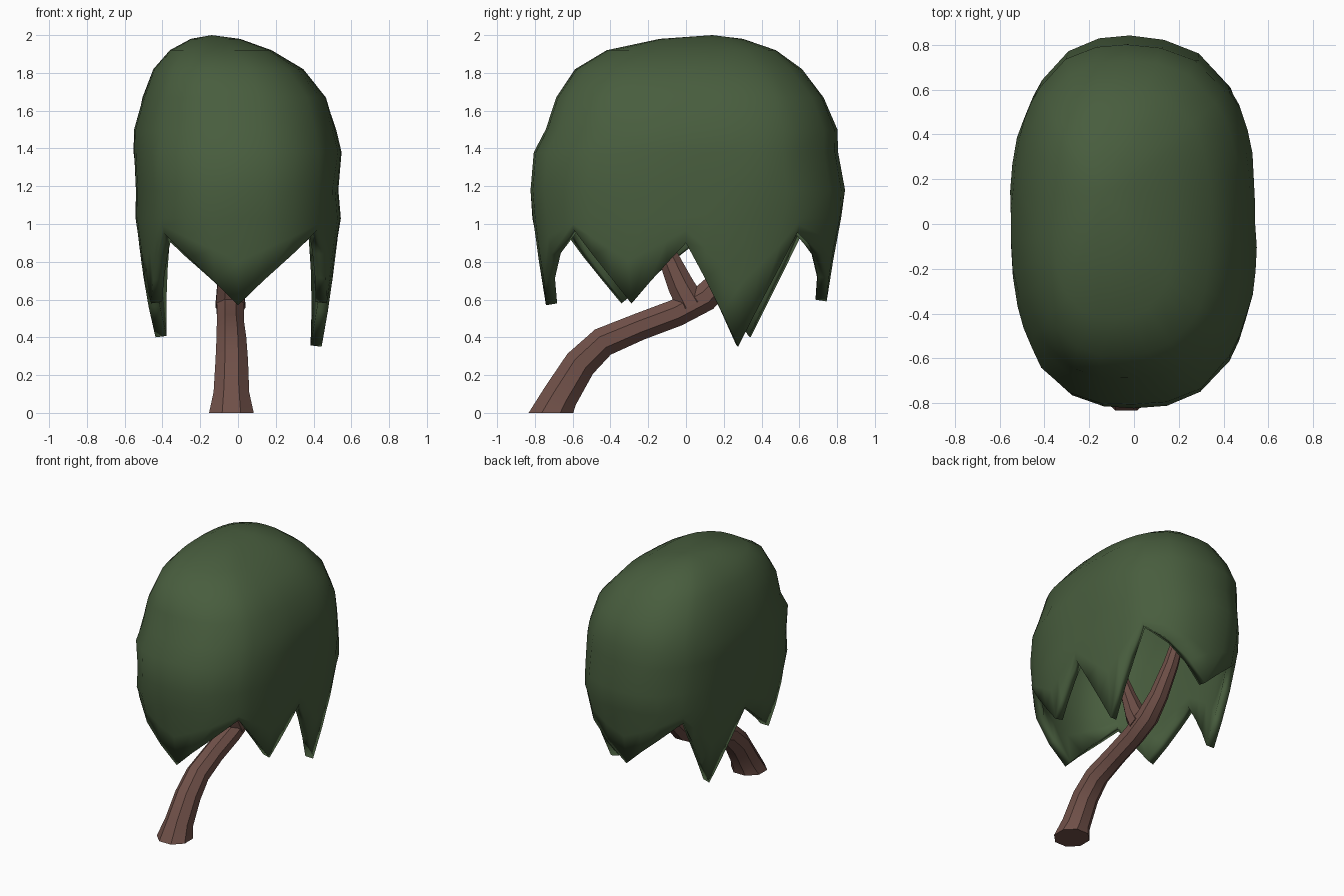
import bpy, bmesh, math, random
from mathutils import Vector

if "Cube" in bpy.data.objects:
    bpy.data.objects.remove(bpy.data.objects["Cube"])

random.seed(4)


def make_object(name, bm, color, angle):
    bmesh.ops.recalc_face_normals(bm, faces=bm.faces[:])
    mesh = bpy.data.meshes.new(name)
    bm.to_mesh(mesh)
    bm.free()
    mat = bpy.data.materials.new(name + "_color")
    mat.diffuse_color = color
    mat.use_nodes = True
    mat.node_tree.nodes["Principled BSDF"].inputs["Base Color"].default_value = mat.diffuse_color
    mesh.materials.append(mat)
    ob = bpy.data.objects.new(name, mesh)
    bpy.context.collection.objects.link(ob)
    bpy.ops.object.select_all(action='DESELECT')
    ob.select_set(True)
    bpy.context.view_layer.objects.active = ob
    bpy.ops.object.shade_smooth_by_angle(angle=math.radians(angle))
    return ob


def bridge(bm, a, b):
    n = len(a)
    for i in range(n):
        bm.faces.new((a[i], a[(i + 1) % n], b[(i + 1) % n], b[i]))


def tube(bm, path, sides=8, flat_start=False):
    """Sweep a polygon along (x, y, z, radius) points lying near a yz plane."""
    pts = [Vector(p[:3]) for p in path]
    rings = []
    for k, p in enumerate(pts):
        t = (pts[min(k + 1, len(pts) - 1)] - pts[max(k - 1, 0)]).normalized()
        if k == 0 and flat_start:
            t = Vector((0, 0, 1))
        side = Vector((1, 0, 0))
        up = t.cross(side).normalized()
        ring = []
        for i in range(sides):
            a = 2 * math.pi * (i + 0.5) / sides
            ring.append(bm.verts.new(p + path[k][3] * (side * math.cos(a) + up * math.sin(a))))
        rings.append(ring)
    for a, b in zip(rings, rings[1:]):
        bridge(bm, a, b)
    bm.faces.new(rings[0])
    bm.faces.new(rings[-1])


BARK = (0.16, 0.08, 0.065, 1)
LEAF = (0.065, 0.11, 0.048, 1)

# Leaning trunk with the long branch continuing up under the canopy
bm = bmesh.new()
tube(bm, [(-.035, -.715, 0, .128), (-.035, -.665, .09, .102), (-.033, -.56, .26, .093),
          (-.035, -.44, .375, .085), (-.04, -.25, .455, .078), (-.04, -.05, .53, .078),
          (-.04, .1, .61, .08), (-.04, .22, .73, .068), (-.04, .35, .92, .055),
          (-.04, .45, 1.12, .04)], flat_start=True)
make_object("trunk", bm, BARK, 30)

# Short branch forking toward the front
bm = bmesh.new()
tube(bm, [(-.04, .03, .57, .085), (-.04, -.03, .68, .075), (-.045, -.1, .84, .056),
          (-.05, -.17, 1.0, .045), (-.05, -.22, 1.15, .035)])
make_object("branch", bm, BARK, 30)

# Canopy rim: hanging tips and gaps as (angle, height)
rim = [(-90, .57), (-43, .97), (-22, .58), (0, .9), (22, .35), (43, .96),
       (92, .59), (135, .95), (153, .40), (178, .88), (206, .58), (227, .95), (270, .57)]
columns = []
for (a0, z0), (a1, z1) in zip(rim, rim[1:]):
    for s in range(3):
        t = s / 3
        columns.append((math.radians(a0 + (a1 - a0) * t), z0 + (z1 - z0) * t))

# Canopy levels: centre x, centre y, half width, half depth, height
levels = [(0, 0, .54, .815, 1.03), (0, .005, .535, .83, 1.18), (-.005, 0, .55, .805, 1.38),
          (-.015, .03, .53, .765, 1.5), (-.02, .02, .485, .71, 1.67),
          (-.05, .01, .395, .60, 1.82), (-.09, .03, .27, .45, 1.92), (-.12, .08, .13, .22, 1.98)]


def outline(cx, cy, rx, ry, z, a, n=2.6):
    c, s = math.cos(a), math.sin(a)
    r = (abs(c) ** n + abs(s) ** n) ** (-1 / n)
    return Vector((cx + rx * r * c, cy + ry * r * s, z))


bm = bmesh.new()
rings = []
for f in (1, .5):
    ring = []
    for a, z in columns:
        drop = (1.03 - z) * f
        inset = drop * .16
        ring.append(bm.verts.new(outline(0, 0, .54 - inset * .75, .815 - inset, 1.03 - drop, a)))
    rings.append(ring)
lumps = [random.uniform(-.012, .012) for _ in columns]
for k, lv in enumerate(levels):
    ring = []
    for i, (a, _) in enumerate(columns):
        d = 1 + lumps[(i // 3 * 3 + k * 5) % len(columns)]
        cx, cy, rx, ry, z = lv
        ring.append(bm.verts.new(outline(cx, cy, rx * d, ry * d, z, a)))
    rings.append(ring)
for a, b in zip(rings, rings[1:]):
    bridge(bm, a, b)
top = bm.verts.new((-.14, .14, 2.0))
for i in range(len(columns)):
    bm.faces.new((rings[-1][i], rings[-1][(i + 1) % len(columns)], top))
canopy = make_object("canopy", bm, LEAF, 35)

# Hollow shell thickness
mod = canopy.modifiers.new("thickness", 'SOLIDIFY')
mod.thickness = .06
mod.offset = -1
